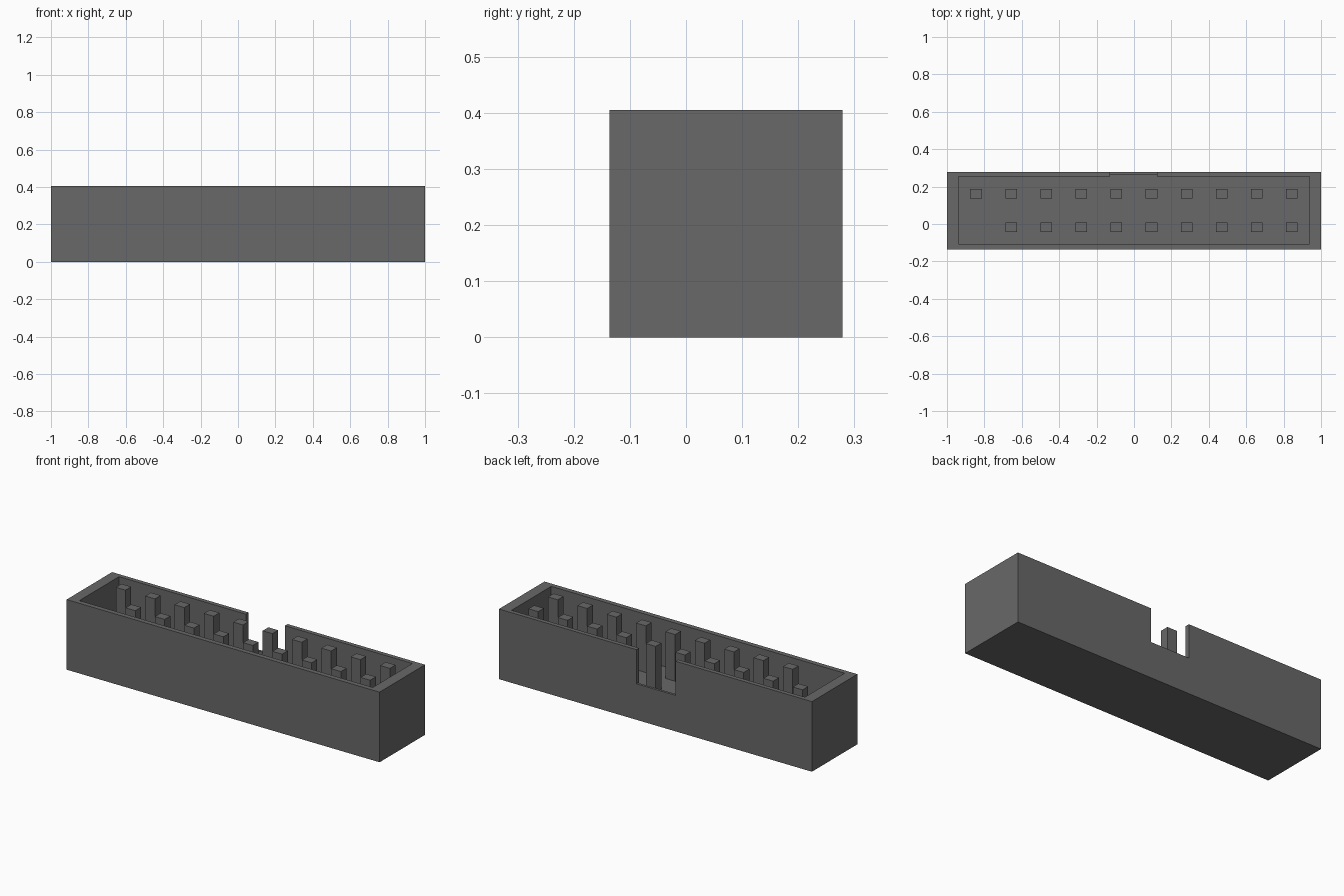
import bpy

if "Cube" in bpy.data.objects:
    bpy.data.objects.remove(bpy.data.objects["Cube"])

FLOOR = 0.135   # cavity floor height
TOP = 0.405     # rim height

dark = bpy.data.materials.new("dark_plastic")
dark.diffuse_color = (0.14, 0.14, 0.14, 1)
dark.use_nodes = True
dark.node_tree.nodes["Principled BSDF"].inputs["Base Color"].default_value = dark.diffuse_color


def box(name, x0, x1, y0, y1, z0, z1):
    bpy.ops.mesh.primitive_cube_add(size=1, location=((x0 + x1) / 2, (y0 + y1) / 2, (z0 + z1) / 2))
    ob = bpy.context.object
    ob.name = name
    ob.scale = (x1 - x0, y1 - y0, z1 - z0)
    bpy.ops.object.transform_apply(location=False, rotation=False, scale=True)
    ob.data.materials.append(dark)
    return ob


def cut(target, cutter):
    mod = target.modifiers.new("cut", 'BOOLEAN')
    mod.operation = 'DIFFERENCE'
    mod.solver = 'EXACT'
    mod.object = cutter
    bpy.context.view_layer.objects.active = target
    bpy.ops.object.modifier_apply(modifier=mod.name)
    bpy.data.objects.remove(cutter, do_unlink=True)


# Shroud: open-topped housing
housing = box("housing", -1, 1, -0.136, 0.279, 0, TOP)
cut(housing, box("cavity_cutter", -0.938, 0.937, -0.108, 0.254, FLOOR, TOP + 0.1))

# Keying notch through the back wall, with the wall thinned below it
cut(housing, box("notch_cutter", -0.128, 0.122, 0.2, 0.4, 0.208, TOP + 0.1))
cut(housing, box("relief_cutter", -0.128, 0.122, 0.2, 0.265, FLOOR, 0.3))

# Two rows of square pins; the front row lacks its first pin
for row, y, first in (("back", 0.162, 0), ("front", -0.017, 1)):
    for i in range(first, 10):
        x = -0.845 + i * 0.1877
        box(f"pin_{row}_{i + 1}", x - 0.031, x + 0.031, y - 0.026, y + 0.026, FLOOR - 0.01, 0.405)
